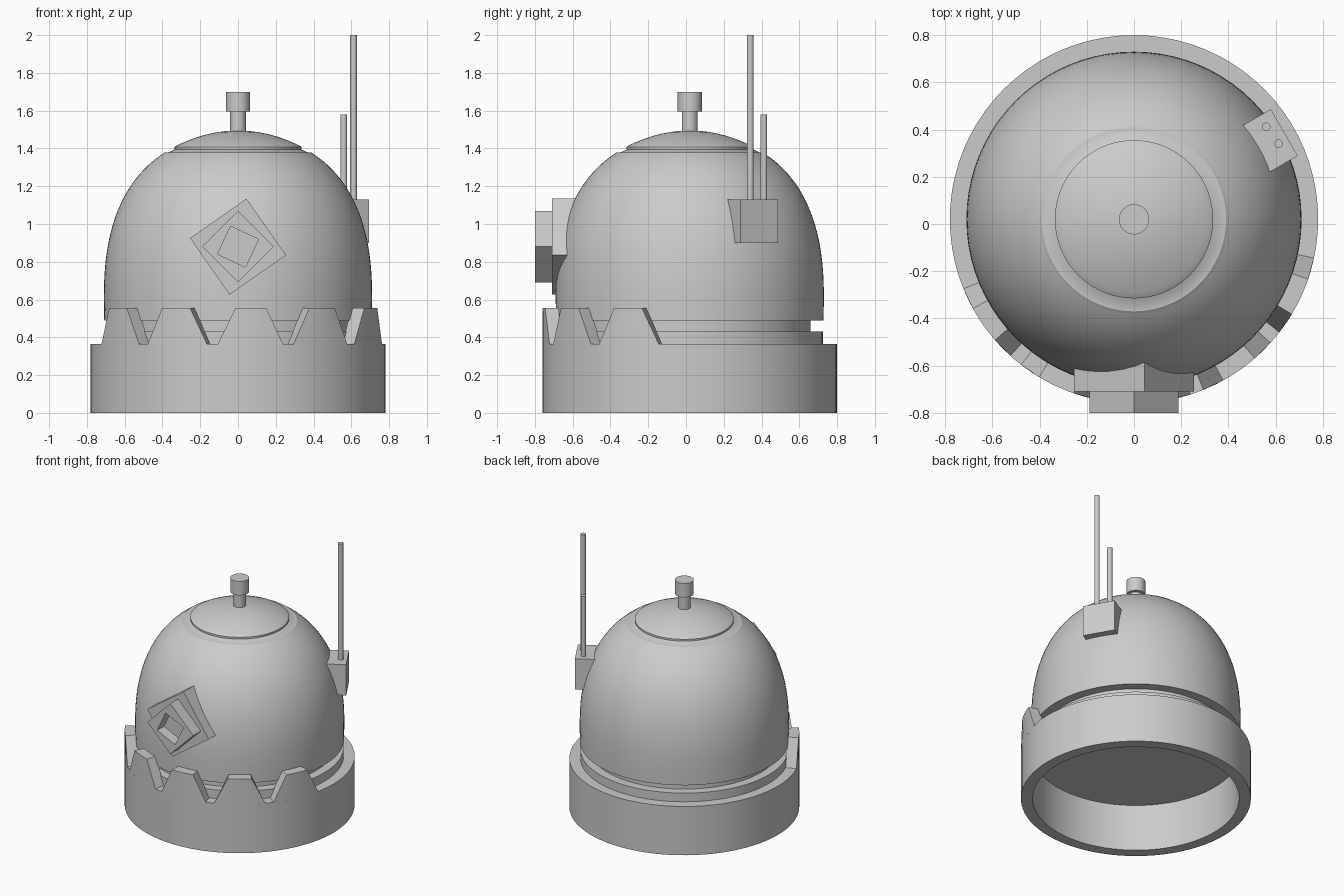
import bpy, bmesh
from math import sin, cos, pi, radians
from mathutils import Vector, Matrix

if "Cube" in bpy.data.objects:
    bpy.data.objects.remove(bpy.data.objects["Cube"])

CY = 0.02  # the round body sits slightly behind the origin


def finish(name, bm, smooth=True):
    bmesh.ops.recalc_face_normals(bm, faces=bm.faces)
    mesh = bpy.data.meshes.new(name)
    bm.to_mesh(mesh)
    bm.free()
    ob = bpy.data.objects.new(name, mesh)
    bpy.context.collection.objects.link(ob)
    if smooth:
        bpy.ops.object.select_all(action='DESELECT')
        ob.select_set(True)
        bpy.context.view_layer.objects.active = ob
        bpy.ops.object.shade_smooth_by_angle(angle=radians(25))
    return ob


def loft(bm, loops, closed=False):
    """Skin a row of equal-sized point loops; cap the ends unless closed."""
    rows = [[bm.verts.new(p) for p in loop] for loop in loops]
    pairs = list(zip(rows, rows[1:])) + ([(rows[-1], rows[0])] if closed else [])
    for a, b in pairs:
        for i in range(len(a)):
            j = (i + 1) % len(a)
            bm.faces.new((a[i], a[j], b[j], b[i]))
    if not closed:
        bm.faces.new(rows[0])
        bm.faces.new(rows[-1])


def lathe(name, profile, x=0, y=CY, sides=80, closed=False):
    bm = bmesh.new()
    loft(bm, [[(x + r * cos(2 * pi * i / sides), y + r * sin(2 * pi * i / sides), z)
               for i in range(sides)] for r, z in profile], closed)
    return finish(name, bm)


# Open base ring
lathe("base_ring", [(0.78, 0), (0.78, 0.365), (0.70, 0.365), (0.70, 0)], closed=True)

# Trapezoid teeth around the front of the ring, following its curve
bm = bmesh.new()
for k in range(-2, 3):
    mid = 5 + 30 * k
    loops = []
    for s in range(7):
        f = s / 3 - 1
        loop = []
        for r, z, half in ((0.78, 0.36, 13), (0.78, 0.555, 6), (0.70, 0.555, 6), (0.70, 0.36, 13)):
            a = radians(mid + f * half)
            loop.append((r * sin(a), CY - r * cos(a), z))
        loops.append(loop)
    loft(bm, loops)
finish("ring_teeth", bm)

# Dome with a groove near the bottom and a stepped top
profile = [(0.705, 0.35), (0.705, 0.43), (0.64, 0.43), (0.64, 0.49), (0.708, 0.49), (0.71, 0.60)]
for i in range(1, 25):
    t = 0.886 * sin(i / 24 * pi / 2)
    profile.append((0.71 * (1 - t ** 2.4) ** (1 / 2.4), 0.60 + 0.869 * t))
profile += [(0.39, 1.378), (0.365, 1.38), (0.325, 1.40)]
lathe("dome", profile)

# Shallow cap on the dome
lathe("dome_cap", [(0.335, 1.39), (0.335, 1.408)] +
      [(0.335 * cos(a), 1.41 + 0.085 * (1 - (cos(a)) ** 2))
       for a in (radians(d) for d in range(15, 90, 8))] + [(0.01, 1.495)])

# Top knob
lathe("knob_stem", [(0.042, 1.46), (0.042, 1.60)], sides=32)
lathe("knob_head", [(0.064, 1.595), (0.064, 1.70)], sides=32)


# Stacked, twisted square eye on the front
def square(side, turn, y, z=0.88):
    d = side / 2 ** 0.5
    return [(d * cos(radians(turn + 45 + 90 * i)), y, z + d * sin(radians(turn + 45 + 90 * i)))
            for i in range(4)]


bm = bmesh.new()
loft(bm, [square(0.365, 35, -0.45), square(0.365, 35, -0.709)])
finish("eye_plate", bm, False)
bm = bmesh.new()
loft(bm, [square(0.268, 45, -0.65), square(0.268, 45, -0.80),
          square(0.163, 65, -0.80), square(0.163, 65, -0.72)])
finish("eye_socket", bm, False)

# Antenna box set radially on the right-hand back, with two rods
bm = bmesh.new()
bmesh.ops.create_cube(bm, size=1, matrix=Matrix.Translation((0, CY, 0)) @ Matrix.Rotation(radians(30), 4, 'Z')
                      @ Matrix.Translation((0.61, 0, 1.015)) @ Matrix.Diagonal((0.25, 0.228, 0.23, 1)))
finish("antenna_box", bm, False)
lathe("long_antenna", [(0.018, 1.10), (0.018, 2.0)], 0.612, 0.34, 16)
lathe("short_antenna", [(0.018, 1.10), (0.018, 1.58)], 0.56, 0.412, 16)
